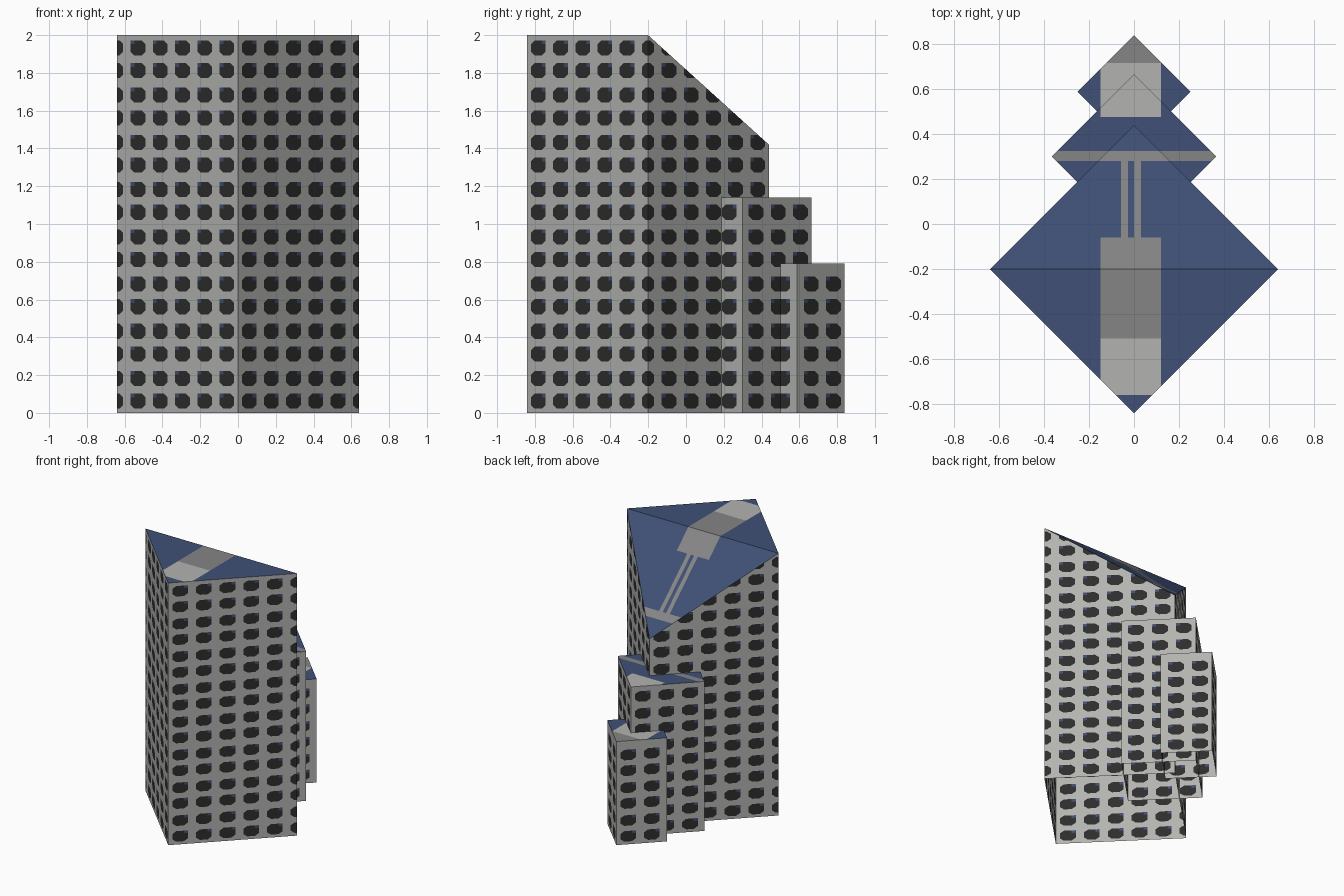
import bpy
import bmesh
from mathutils import Vector

if "Cube" in bpy.data.objects:
    bpy.data.objects.remove(bpy.data.objects["Cube"], do_unlink=True)


def make_material(name, rgb):
    mat = bpy.data.materials.new(name)
    mat.use_nodes = True
    color = (*rgb, 1.0)
    mat.diffuse_color = color
    mat.node_tree.nodes["Principled BSDF"].inputs["Base Color"].default_value = color
    return mat


MATERIALS = [
    make_material("concrete grey", (0.45, 0.45, 0.435)),
    make_material("dark window", (0.027, 0.027, 0.027)),
    make_material("roof blue", (0.05, 0.08, 0.18)),
    make_material("mid grey", (0.235, 0.235, 0.24)),
]
WALL, GLASS, BLUE, GREY = range(4)

# Window layout, with widths measured along the x axis
PITCH, FIRST, WIN_W, WIN_H, CORNER = 0.1175, 0.02, 0.078, 0.08, 0.02
ROW_LOW, ROW_HIGH, ROW_PAIR = 0.022, 0.142, 0.25


def finish(bm, name):
    mesh = bpy.data.meshes.new(name)
    bm.to_mesh(mesh)
    bm.free()
    for mat in MATERIALS:
        mesh.materials.append(mat)
    obj = bpy.data.objects.new(name, mesh)
    bpy.context.scene.collection.objects.link(obj)


def bisect(bm, point, normal, clip=False):
    geom = bm.verts[:] + bm.edges[:] + bm.faces[:]
    bmesh.ops.bisect_plane(bm, geom=geom, dist=1e-5, plane_co=point,
                           plane_no=normal, clear_outer=clip)


def spans(starts, size, end):
    """Split a length into (low, high, part): part 0 is wall, 1 to 3 a window."""
    result, last = [], 0.0
    for s in starts:
        stops = (s, s + CORNER, s + size - CORNER, s + size)
        result.append((last, s, 0))
        result += [(stops[i], stops[i + 1], i + 1) for i in range(3)]
        last = stops[3]
    if last < end:
        result.append((last, end, 0))
    return result


def add_wall(name, radius, cy, height, sx, sy, slope=None):
    """One sheet of wall running from the y tip of the diamond to its x tip."""
    bm = bmesh.new()

    def face(points, index):
        verts = [bm.verts.new((sx * u, cy + sy * (radius - u), z)) for u, z in points]
        if sx * sy > 0:
            verts.reverse()
        bm.faces.new(verts).material_index = index

    columns = [FIRST + PITCH * i for i in range(6) if FIRST + PITCH * i < radius - 0.02]
    rows = [ROW_PAIR * k + z for k in range(8) for z in (ROW_LOW, ROW_HIGH)]
    rows = [z for z in rows if z + WIN_H <= height]

    for u0, u1, pu in spans(columns, WIN_W, radius):
        for z0, z1, pz in spans(rows, WIN_H, height):
            a, b, c, d = (u0, z0), (u1, z0), (u1, z1), (u0, z1)
            if pu == 0 or pz == 0:
                face((a, b, c, d), WALL)
            elif pu == 2 or pz == 2:
                face((a, b, c, d), GLASS)
            elif (pu, pz) == (3, 3):
                face((a, b, c, d), BLUE)
            elif (pu, pz) == (1, 1):
                face((a, b, d), WALL)
                face((b, c, d), GLASS)
            elif (pu, pz) == (3, 1):
                face((a, b, c), WALL)
                face((a, c, d), GLASS)
            else:
                face((a, c, d), WALL)
                face((a, b, c), GLASS)
    bmesh.ops.remove_doubles(bm, verts=bm.verts[:], dist=1e-5)
    bisect(bm, (sx * radius, cy, 0), (sx, 0, 0), True)
    if slope and sy > 0:
        bisect(bm, *slope, True)
    finish(bm, name)


def roof_color(x, y):
    """Painted band, twin stripes and cross bar across all the roofs."""
    in_band = -0.15 < x < 0.12
    if in_band and (-0.76 < y < -0.51 or 0.475 < y < 0.715):
        return WALL
    if in_band and (-0.51 < y < -0.06 or y > 0.715):
        return GREY
    if -0.06 < y < 0.28 and (-0.058 < x < -0.027 or 0 < x < 0.031):
        return GREY
    if 0.28 < y < 0.325:
        return GREY
    return BLUE


def add_roof(name, radius, cy, height, back_height):
    bm = bmesh.new()
    left = bm.verts.new((radius, cy, height))
    right = bm.verts.new((-radius, cy, height))
    front = bm.verts.new((0, cy - radius, height))
    back = bm.verts.new((0, cy + radius, back_height))
    bm.faces.new((right, front, left))
    bm.faces.new((left, back, right))
    for x in (-0.15, -0.058, -0.027, 0, 0.031, 0.12):
        bisect(bm, (x, 0, 0), (1, 0, 0))
    for y in (-0.76, -0.51, -0.06, 0.28, 0.325, 0.475, 0.715):
        bisect(bm, (0, y, 0), (0, 1, 0))
    for f in bm.faces:
        center = f.calc_center_median()
        f.material_index = roof_color(center.x, center.y)
    finish(bm, name)


# Three diamond-plan blocks, open underneath, stepping down towards the back
BLOCKS = [
    ("tower", 0.64, -0.201, 2.0, 1.42),
    ("middle_block", 0.365, 0.3, 1.14, 1.14),
    ("low_block", 0.252, 0.588, 0.79, 0.79),
]
for name, radius, cy, height, back_height in BLOCKS:
    slope = None
    if back_height < height:
        normal = Vector((0, height - back_height, radius)).normalized()
        slope = ((0, cy, height), normal)
    for sy, depth in ((-1, "front"), (1, "back")):
        for sx, side in ((1, "left"), (-1, "right")):
            add_wall(f"{name}_{depth}_{side}_wall", radius, cy, height, sx, sy, slope)
    add_roof(f"{name}_roof", radius, cy, height, back_height)
